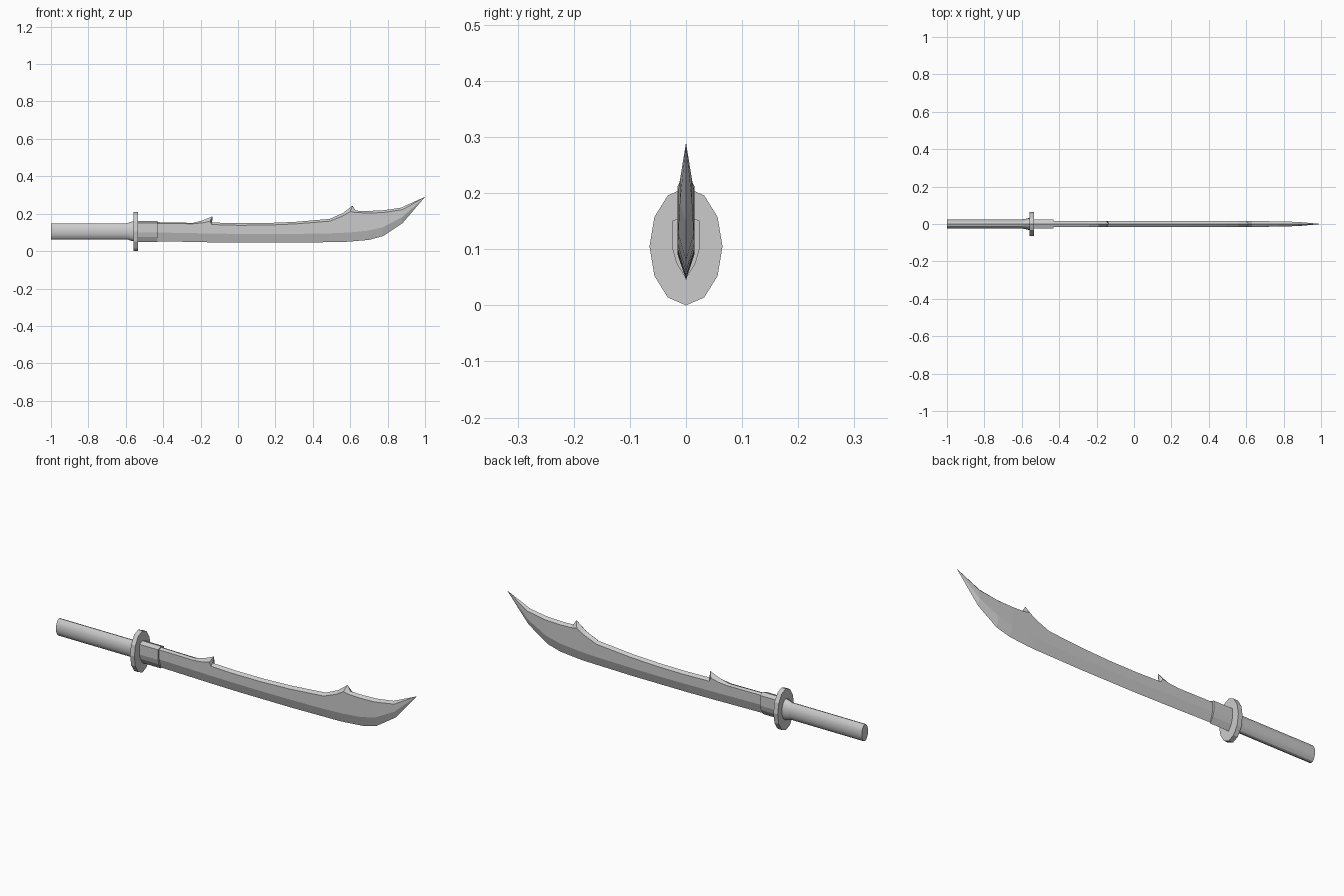
import bpy, bmesh, math


def loft(name, rings, smooth=False):
    """Skin a list of equal-length point rings and cap both ends."""
    bm = bmesh.new()
    loops = [[bm.verts.new(p) for p in ring] for ring in rings]
    n = len(loops[0])
    for a, b in zip(loops, loops[1:]):
        for i in range(n):
            j = (i + 1) % n
            bm.faces.new((a[i], a[j], b[j], b[i]))
    bm.faces.new(loops[0])
    bm.faces.new(loops[-1])
    bmesh.ops.remove_doubles(bm, verts=bm.verts, dist=0.0001)
    bmesh.ops.recalc_face_normals(bm, faces=bm.faces)
    mesh = bpy.data.meshes.new(name)
    bm.to_mesh(mesh)
    bm.free()
    ob = bpy.data.objects.new(name, mesh)
    bpy.context.collection.objects.link(ob)
    if smooth:
        bpy.context.view_layer.objects.active = ob
        ob.select_set(True)
        bpy.ops.object.shade_smooth_by_angle(angle=math.radians(30))
        ob.select_set(False)
    return ob


def oval(x, ry, rz, n, zc=0.106):
    return [(x, ry * math.sin(2 * math.pi * i / n), zc + rz * math.cos(2 * math.pi * i / n))
            for i in range(n)]


# Handle: oval grip
loft("handle", [oval(-1.0, 0.025, 0.043, 16), oval(-0.59, 0.025, 0.043, 16)], True)

# Flared ring between grip and guard
loft("handle_flare", [oval(-0.592, 0.025, 0.043, 16), oval(-0.565, 0.031, 0.053, 16),
                      oval(-0.555, 0.031, 0.053, 16)], True)

# Twelve-sided oval guard
loft("guard", [oval(-0.558, 0.065, 0.105, 12, 0.105), oval(-0.534, 0.065, 0.105, 12, 0.105)])

# Collar wrapping the blade root
collar = [(0, 0.16), (0.024, 0.151), (0.024, 0.1), (0.017, 0.075), (0, 0.048),
          (-0.017, 0.075), (-0.024, 0.1), (-0.024, 0.151)]
loft("collar", [[(x, y, z) for y, z in collar] for x in (-0.54, -0.43)])

# Blade stations: x, spine x, spine z, shoulder z, bevel z, edge z, half thickness
stations = [
    (-0.45, -0.45, 0.155, 0.148, 0.10, 0.053, 0.015),
    (-0.24, -0.24, 0.151, 0.146, 0.096, 0.049, 0.015),
    (-0.19, -0.19, 0.164, 0.151, 0.095, 0.048, 0.015),
    (-0.15, -0.135, 0.187, 0.160, 0.094, 0.047, 0.015),
    (-0.14, -0.142, 0.153, 0.142, 0.094, 0.047, 0.015),
    (0.0, 0.0, 0.149, 0.138, 0.092, 0.045, 0.015),
    (0.15, 0.15, 0.150, 0.139, 0.091, 0.045, 0.015),
    (0.30, 0.30, 0.156, 0.145, 0.092, 0.045, 0.015),
    (0.49, 0.49, 0.172, 0.160, 0.095, 0.048, 0.015),
    (0.56, 0.56, 0.203, 0.188, 0.098, 0.049, 0.015),
    (0.60, 0.612, 0.243, 0.212, 0.100, 0.051, 0.015),
    (0.63, 0.63, 0.216, 0.206, 0.103, 0.054, 0.015),
    (0.70, 0.70, 0.215, 0.204, 0.110, 0.060, 0.015),
    (0.775, 0.775, 0.218, 0.206, 0.128, 0.080, 0.014),
    (0.88, 0.87, 0.232, 0.222, 0.183, 0.150, 0.011),
    (1.0, 1.0, 0.290, 0.290, 0.290, 0.290, 0.0),
]
rings = []
for x, sx, top, sh, bev, edge, t in stations:
    rings.append([(sx, 0, top), (x, t, sh), (x, t, bev), (x, 0, edge),
                  (x, -t, bev), (x, -t, sh)])
# Stop just short of the point so the tip closes cleanly
tip = rings[-1][0]
rings[-1] = [tuple(a + (b - a) * 0.99 for a, b in zip(p, tip)) for p in rings[-2]]
loft("blade", rings)
